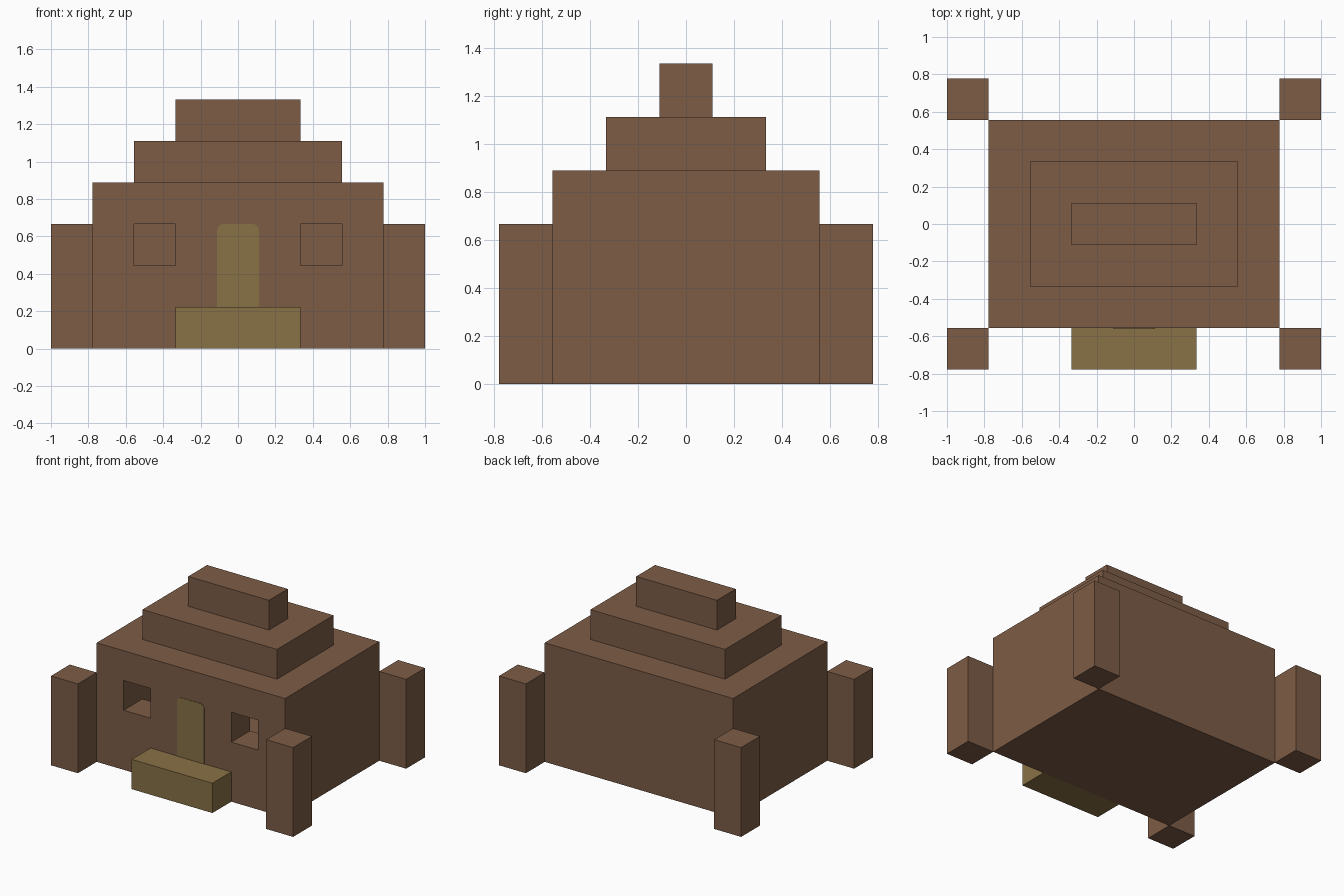
import bpy
import bmesh
from mathutils import Vector

if "Cube" in bpy.data.objects:
    bpy.data.objects.remove(bpy.data.objects["Cube"], do_unlink=True)

U = 2 / 9  # building block size


def make_material(name, rgb):
    mat = bpy.data.materials.new(name)
    mat.use_nodes = True
    mat.diffuse_color = (*rgb, 1)
    mat.node_tree.nodes["Principled BSDF"].inputs["Base Color"].default_value = (*rgb, 1)
    return mat


BROWN = make_material("clay brown", (0.205, 0.107, 0.061))
OLIVE = make_material("olive wood", (0.246, 0.165, 0.060))


def box(name, low, high, mat):
    """Box between two corners given in blocks."""
    low, high = Vector(low) * U, Vector(high) * U
    bm = bmesh.new()
    bmesh.ops.create_cube(bm, size=1)
    bmesh.ops.scale(bm, vec=high - low, verts=bm.verts)
    bmesh.ops.translate(bm, vec=(low + high) / 2, verts=bm.verts)
    mesh = bpy.data.meshes.new(name)
    bm.to_mesh(mesh)
    bm.free()
    mesh.materials.append(mat)
    obj = bpy.data.objects.new(name, mesh)
    bpy.context.collection.objects.link(obj)
    return obj


def cut(target, cutter):
    cutter.hide_render = True
    mod = target.modifiers.new("opening", "BOOLEAN")
    mod.operation = "DIFFERENCE"
    mod.solver = "EXACT"
    mod.object = cutter
    bpy.context.view_layer.objects.active = target
    bpy.ops.object.modifier_apply(modifier=mod.name)
    bpy.data.objects.remove(cutter, do_unlink=True)


# Main hall: hollow, with two window openings in the front wall
hall = box("hall", (-3.5, -2.5, 0), (3.5, 2.5, 4), BROWN)
cut(hall, box("room_cutter", (-2.5, -1.5, 1), (2.5, 1.5, 3.99), BROWN))
for side in (-1, 1):
    cut(hall, box("window_cutter", (side * 2 - 0.5, -3, 2), (side * 2 + 0.5, -1, 3), BROWN))

# Stepped roof
box("lower_roof", (-2.5, -1.5, 4), (2.5, 1.5, 5), BROWN)
box("upper_roof", (-1.5, -0.5, 5), (1.5, 0.5, 6), BROWN)

# Corner pillars
for x, x_name in ((-4, "right"), (4, "left")):
    for y, y_name in ((-3, "front"), (3, "back")):
        box(f"{y_name}_{x_name}_pillar", (x - 0.5, y - 0.5, 0), (x + 0.5, y + 0.5, 3), BROWN)

# Doorstep
box("doorstep", (-1.5, -3.5, 0), (1.5, -2.5, 1), OLIVE)

# Door plate with rounded upper corners
door = box("door", (-0.5, -2.515, 1), (0.5, -2.5, 3), OLIVE)
bm = bmesh.new()
bm.from_mesh(door.data)
top_corners = [e for e in bm.edges
               if all(v.co.z > 2.9 * U for v in e.verts)
               and abs(e.verts[0].co.x - e.verts[1].co.x) < 0.001]
bmesh.ops.bevel(bm, geom=top_corners, offset=0.15 * U, segments=4, profile=0.5, affect="EDGES")
bm.to_mesh(door.data)
bm.free()
